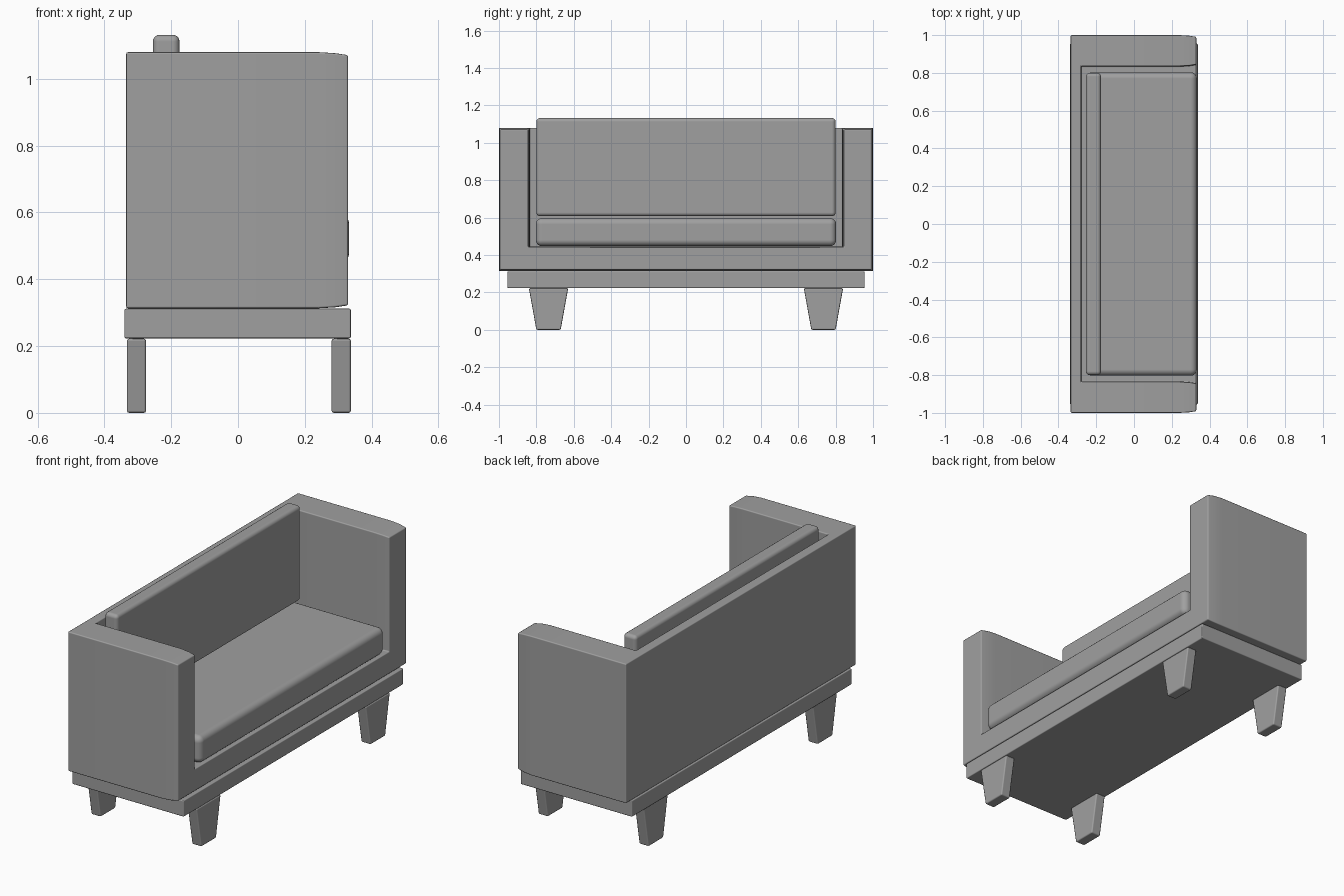
import bpy, bmesh, math

if "Cube" in bpy.data.objects:
    bpy.data.objects.remove(bpy.data.objects["Cube"])

grey = bpy.data.materials.new("grey")
grey.diffuse_color = (0.35, 0.35, 0.35, 1)
grey.use_nodes = True
grey.node_tree.nodes["Principled BSDF"].inputs["Base Color"].default_value = grey.diffuse_color


def finish(name, bm, bevel, segments):
    """Turn a bmesh into an object with rounded edges and smooth shading."""
    bmesh.ops.recalc_face_normals(bm, faces=bm.faces)
    mesh = bpy.data.meshes.new(name)
    bm.to_mesh(mesh)
    bm.free()
    mesh.materials.append(grey)
    obj = bpy.data.objects.new(name, mesh)
    bpy.context.collection.objects.link(obj)
    mod = obj.modifiers.new("rounding", 'BEVEL')
    mod.width = bevel
    mod.segments = segments
    mod.limit_method = 'ANGLE'
    mod.angle_limit = math.radians(30)
    mod.harden_normals = True
    bpy.ops.object.select_all(action='DESELECT')
    obj.select_set(True)
    bpy.context.view_layer.objects.active = obj
    bpy.ops.object.shade_smooth_by_angle(angle=math.radians(40))
    return obj


def box(name, x, y, z, bevel, segments=3, foot=0):
    """Box from three ranges; foot narrows the lower end along y."""
    bm = bmesh.new()
    bmesh.ops.create_cube(bm, size=1)
    mid = (y[0] + y[1]) / 2
    for v in bm.verts:
        low = v.co.z < 0
        v.co.x = x[v.co.x > 0]
        v.co.y = y[v.co.y > 0]
        v.co.z = z[v.co.z > 0]
        if low and foot:
            v.co.y = mid + math.copysign(foot / 2, v.co.y - mid)
    return finish(name, bm, bevel, segments)


# Upholstered shell: U-shaped sections with arms and seat floor, closed by a back
def u_section(bm, x, inset):
    out, inner = 1 - inset, 0.835 + inset
    low, top, floor = 0.313 + inset, 1.08 - inset, 0.443
    pts = [(-out, low), (out, low), (out, top), (inner, top),
           (inner, floor), (-inner, floor), (-inner, top), (-out, top)]
    return [bm.verts.new((x, y, z)) for y, z in pts]


bm = bmesh.new()
back = [bm.verts.new((-0.335, y, z)) for y, z in
        [(-1, 0.313), (1, 0.313), (1, 1.08), (-1, 1.08)]]
loops = [u_section(bm, x, i) for x, i in
         [(-0.28, 0), (0.24, 0), (0.29, 0.003), (0.33, 0.009)]]
first = loops[0]
bm.faces.new(back)
bm.faces.new([back[0], back[1], first[1], first[0]])
bm.faces.new([back[1], back[2], first[2], first[1]])
bm.faces.new([back[3], back[0], first[0], first[7]])
bm.faces.new([back[2], back[3], first[7], first[6], first[3], first[2]])
bm.faces.new([first[3], first[4], first[5], first[6]])
for a, b in zip(loops, loops[1:]):
    for i in range(8):
        j = (i + 1) % 8
        bm.faces.new([a[i], a[j], b[j], b[i]])
f = loops[-1]
bm.faces.new([f[0], f[1], f[4], f[5]])
bm.faces.new([f[1], f[2], f[3], f[4]])
bm.faces.new([f[0], f[5], f[6], f[7]])
finish("sofa_shell", bm, 0.006, 2)

# Plinth and cushions
box("base_frame", (-0.34, 0.338), (-0.955, 0.955), (0.223, 0.312), 0.005, 2)
box("seat_cushion", (-0.255, 0.333), (-0.803, 0.803), (0.447, 0.597), 0.033, 5)
box("back_cushion", (-0.255, -0.175), (-0.8, 0.8), (0.607, 1.132), 0.02, 4)

# Tapered legs
for end, x in (("back", (-0.333, -0.275)), ("front", (0.28, 0.338))):
    for side, y in (("left", (-0.84, -0.63)), ("right", (0.63, 0.84))):
        box(f"{end}_{side}_leg", x, y, (0.0, 0.222), 0.007, 2, foot=0.13)
